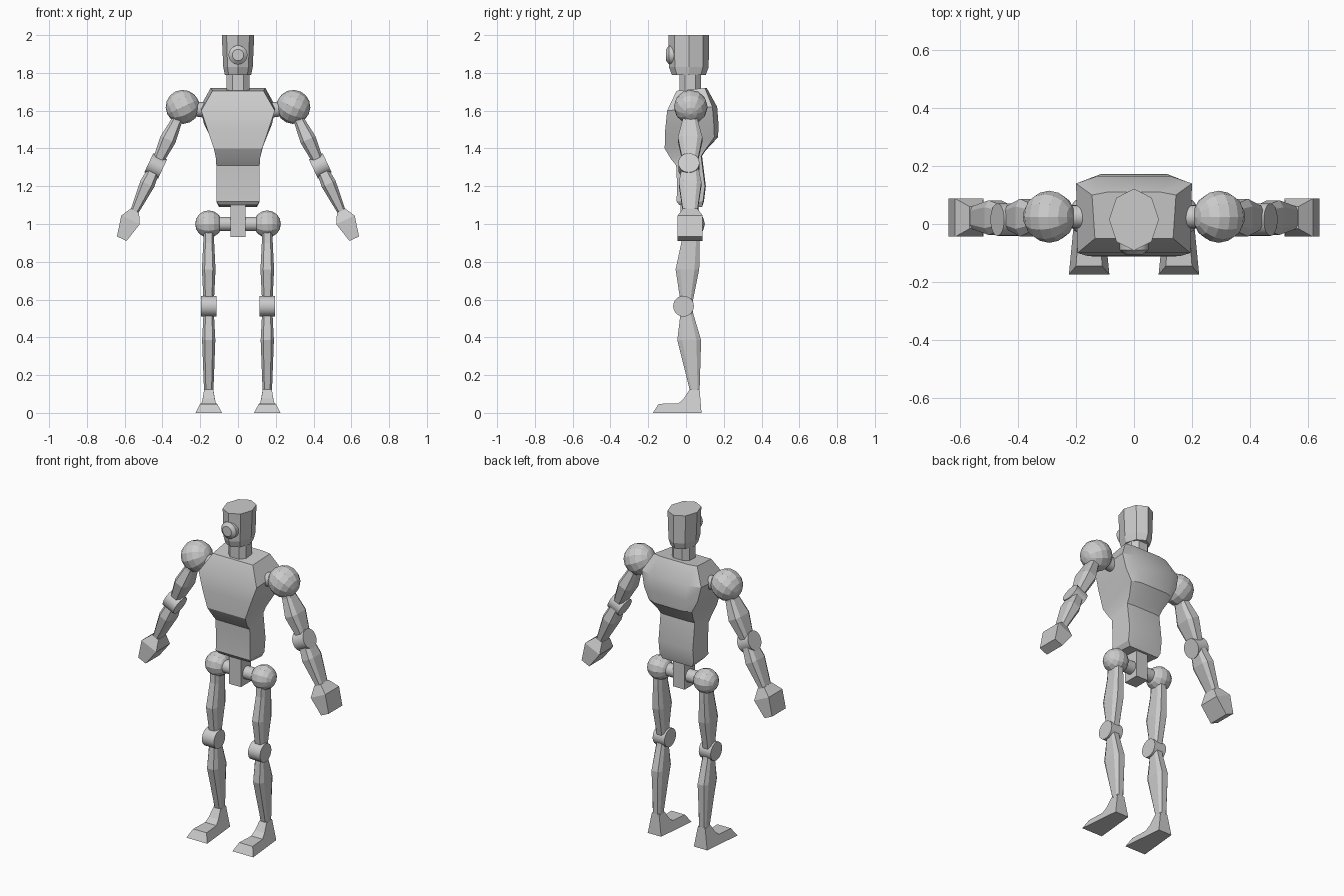
import bpy, bmesh, math
from mathutils import Vector

if "Cube" in bpy.data.objects:
    bpy.data.objects.remove(bpy.data.objects["Cube"])


def finish(name, bm, smooth=None):
    bmesh.ops.recalc_face_normals(bm, faces=bm.faces[:])
    me = bpy.data.meshes.new(name)
    bm.to_mesh(me)
    bm.free()
    ob = bpy.data.objects.new(name, me)
    bpy.context.collection.objects.link(ob)
    if smooth:
        bpy.context.view_layer.objects.active = ob
        ob.select_set(True)
        bpy.ops.object.shade_smooth_by_angle(angle=math.radians(smooth))
        ob.select_set(False)
    return ob


def loft(name, rings, smooth=None):
    """Skin closed rings of points and cap both ends."""
    bm = bmesh.new()
    vs = [[bm.verts.new(p) for p in r] for r in rings]
    n = len(vs[0])
    for a, b in zip(vs, vs[1:]):
        for i in range(n):
            j = (i + 1) % n
            bm.faces.new((a[i], a[j], b[j], b[i]))
    bm.faces.new(vs[0])
    bm.faces.new(vs[-1])
    return finish(name, bm, smooth)


def section(a, b, cut=0.6):
    """Chamfered rectangle, half sizes a and b (cut = 1 gives four corners)."""
    if cut == 1:
        return [(a, b), (-a, b), (-a, -b), (a, -b)]
    c = cut
    return [(a, b*c), (a*c, b), (-a*c, b), (-a, b*c),
            (-a, -b*c), (-a*c, -b), (a*c, -b), (a, -b*c)]


def rod(name, p, q, r, n=24, smooth=40):
    """Cylinder between two points."""
    p, q = Vector(p), Vector(q)
    rot = (q - p).to_track_quat('Z', 'Y').to_matrix()
    ring = [rot @ Vector((r*math.cos(k*math.tau/n), r*math.sin(k*math.tau/n), 0))
            for k in range(n)]
    return loft(name, [[p + v for v in ring], [q + v for v in ring]], smooth)


def ball(name, c, r, tilt):
    bm = bmesh.new()
    bmesh.ops.create_uvsphere(bm, u_segments=12, v_segments=8, radius=r)
    ob = finish(name, bm)
    ob.location = c
    ob.rotation_euler = (0, math.radians(tilt), 0)


# Torso: z and y of front and back, half width, back chamfer depth
torso = []
for zf, zb, yf, yb, wf, wb, c in [
        (1.10, 1.09, -.035, .085, .10, .10, 0.0),
        (1.12, 1.12, -.05, .095, .115, .115, .005),
        (1.20, 1.20, -.047, .105, .115, .115, .005),
        (1.31, 1.36, -.052, .085, .115, .115, .005),
        (1.345, 1.39, -.08, .105, .116, .118, .005),
        (1.40, 1.46, -.113, .17, .128, .145, .02),
        (1.50, 1.53, -.11, .172, .162, .18, .025),
        (1.60, 1.62, -.10, .165, .195, .20, .025),
        (1.705, 1.72, -.05, .11, .135, .145, .01)]:
    torso.append([(wf, yf, zf), (wb, yb - c, zb), (wb*.64, yb, zb),
                  (-wb*.64, yb, zb), (-wb, yb - c, zb), (-wf, yf, zf)])
loft("torso", torso, 28)

# Neck
loft("neck", [[(x, y + .022, z) for x, y in section(.06, .057, .5)] for z in (1.69, 1.81)])


# Head: tapered octagon with corners on the axes
def octagon(rx, ry, z):
    return [(rx*math.cos(k*math.pi/4), .015 + ry*math.sin(k*math.pi/4), z) for k in range(8)]


loft("head", [octagon(.07, .09, 1.79), octagon(.078, .105, 1.83), octagon(.086, .107, 2.0)])

# Eye disc
eye = []
for y, r in [(-.05, .05), (-.09, .05), (-.106, .03)]:
    eye.append([(r*math.cos(k*math.tau/24), y, 1.895 + r*math.sin(k*math.tau/24))
                for k in range(24)])
loft("eye", eye, 30)

# Pelvis and hip axle
loft("pelvis", [[(x, y + .02, z) for x, y in section(.04, .05, 1)] for z in (.93, 1.12)])
rod("hip_axle", (-.15, .025, 1.0), (.15, .025, 1.0), .038)

D, U = (math.sin(math.radians(25)), -math.cos(math.radians(25))), None
for s, side in ((1, "left"), (-1, "right")):
    # Arm space: t runs down the arm from the shoulder, u across, v along y
    def arm(t, u, v):
        return Vector((s*(.29 + D[0]*t - D[1]*u), .022 + v, 1.62 + D[1]*t + D[0]*u))

    def limb(name, levels, cut):
        loft(side + name, [[arm(t, u, v) for u, v in section(a, b, cut)]
                           for t, a, b in levels])

    ball(side + "_shoulder", (s*.293, .025, 1.62), .09, 90 + s*25)
    rod(side + "_shoulder_pin", (s*.15, .025, 1.60), (s*.27, .025, 1.615), .04)
    limb("_upper_arm", [(.05, .03, .04), (.09, .03, .042), (.19, .043, .065), (.34, .027, .036)], .6)
    rod(side + "_elbow", arm(.345, -.04, -.007), arm(.345, .04, -.007), .056)
    limb("_forearm", [(.345, .03, .04), (.45, .04, .06), (.615, .022, .038)], .6)
    limb("_hand", [(.605, .024, .038), (.66, .054, .066), (.77, .028, .066)], 1)

    # Leg: z, half width, front y, back y
    def leg(name, levels):
        loft(side + name, [[(s*.155 + x, (f + b)/2 + y, z)
                            for x, y in section(w, (b - f)/2, .6)] for z, w, f, b in levels])

    ball(side + "_hip", (s*.155, .028, 1.0), .072, 90)
    leg("_thigh", [(.98, .028, -.02, .07), (.90, .029, -.025, .072),
                   (.76, .036, -.055, .07), (.56, .026, -.025, .03)])
    rod(side + "_knee", (s*.155 - .04, -.013, .565), (s*.155 + .04, -.013, .565), .055)
    leg("_shin", [(.565, .026, -.025, .03), (.52, .028, -.03, .04),
                  (.385, .035, -.046, .08), (.12, .025, .02, .072)])

    # Foot: side outline with a half width at each point
    outline = [(.07, -.175, 0), (.045, -.145, .048), (.038, -.04, .05),
               (.032, -.012, .075), (.024, .02, .125), (.024, .072, .125), (.045, .082, 0)]
    loft(side + "_foot", [[(s*.155 + k*w, y, z) for w, y, z in outline] for k in (-1, 1)])
